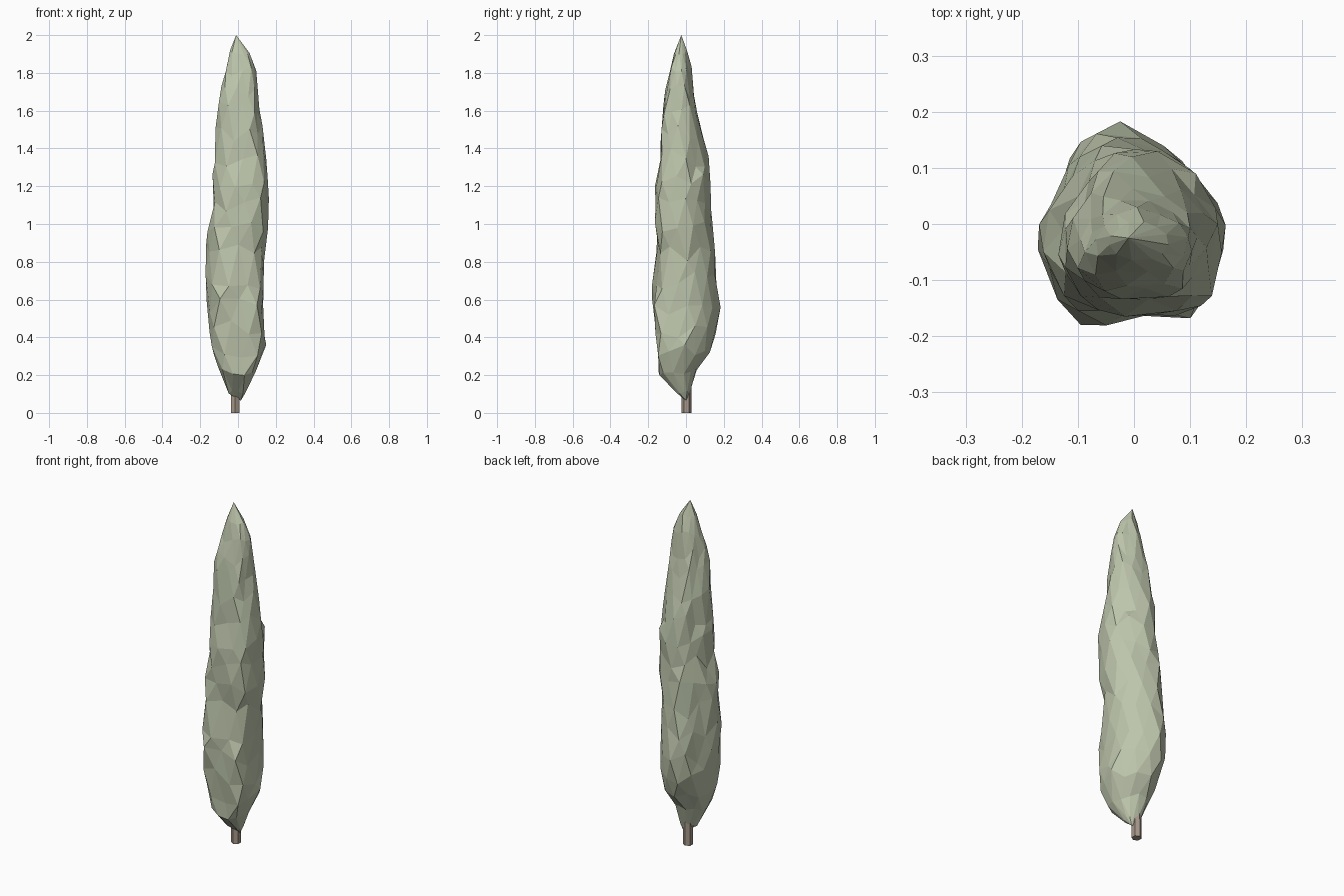
import bpy, bmesh, random

random.seed(11)
cube = bpy.data.objects.get("Cube")
if cube:
    bpy.data.objects.remove(cube)


def make_material(name, colour):
    mat = bpy.data.materials.new(name)
    mat.use_nodes = True
    mat.diffuse_color = (*colour, 1)
    bsdf = mat.node_tree.nodes["Principled BSDF"]
    bsdf.inputs["Base Color"].default_value = (*colour, 1)
    bsdf.inputs["Roughness"].default_value = 0.9
    return mat


def finish(bm, name, mat):
    bmesh.ops.recalc_face_normals(bm, faces=bm.faces)
    mesh = bpy.data.meshes.new(name)
    bm.to_mesh(mesh)
    bm.free()
    mesh.materials.append(mat)
    obj = bpy.data.objects.new(name, mesh)
    bpy.context.collection.objects.link(obj)
    return obj


leaf_green = make_material("sage_green", (0.51, 0.56, 0.41))
bark_brown = make_material("bark_brown", (0.38, 0.31, 0.25))

# Foliage profile: height, then left/right and front/back reach
profile = [
    (0.11, -.05, .042, -.05, .022), (0.22, -.098, .088, -.145, .06),
    (0.33, -.138, .143, -.158, .12), (0.44, -.152, .145, -.172, .168),
    (0.56, -.16, .142, -.18, .175), (0.70, -.166, .142, -.17, .165),
    (0.84, -.167, .138, -.16, .152), (0.97, -.155, .155, -.16, .138),
    (1.10, -.133, .166, -.163, .135), (1.22, -.127, .16, -.164, .13),
    (1.35, -.124, .143, -.14, .118), (1.48, -.114, .128, -.127, .095),
    (1.60, -.1, .116, -.122, .062), (1.71, -.085, .106, -.105, .042),
    (1.81, -.068, .096, -.085, .028), (1.91, -.043, .06, -.062, .004),
]

# Lumpy cross-section, normalised to the reach on each side
section = [(1, .08), (.78, .52), (.42, .82), (-.1, 1), (-.57, .84), (-.78, .42),
           (-1, .02), (-.96, -.5), (-.56, -.98), (.12, -.95), (.7, -.9), (.9, -.52)]
count = len(section)

# Every second ring is turned by half a step
bm = bmesh.new()
rings = []
for n, (z, left, right, front, back) in enumerate(profile):
    ring = []
    for i, (sx, sy) in enumerate(section):
        if n % 2:
            nx, ny = section[(i + 1) % count]
            sx, sy = (sx + nx) * .53, (sy + ny) * .53
        swell = random.uniform(.93, 1.05)
        x = (left + right) / 2 + sx * (right - left) / 2 * swell
        y = (front + back) / 2 + sy * (back - front) / 2 * swell
        lift = random.uniform(-.05, .05) * min(1, (z - .05) * 3, (2 - z) * 3)
        ring.append(bm.verts.new((x, y, z + lift)))
    rings.append(ring)

# Staggered triangles between the rings
for n, (low, high) in enumerate(zip(rings, rings[1:])):
    near, far = (high, low) if n % 2 else (low, high)
    for i in range(count):
        j = (i + 1) % count
        bm.faces.new((near[i], near[j], far[i]))
        bm.faces.new((near[j], far[j], far[i]))

# Pointed tip and base
for ring, point in ((rings[-1], (-.01, -.025, 2)), (rings[0], (.015, 0, .065))):
    end = bm.verts.new(point)
    for i in range(count):
        bm.faces.new((ring[i], ring[(i + 1) % count], end))
finish(bm, "foliage", leaf_green)

# Short six-sided trunk running up into the foliage
bm = bmesh.new()
bmesh.ops.create_cone(bm, cap_ends=True, segments=6, radius1=.027, radius2=.025, depth=.2)
bmesh.ops.translate(bm, verts=bm.verts, vec=(-.015, .003, .1))
finish(bm, "trunk", bark_brown)
